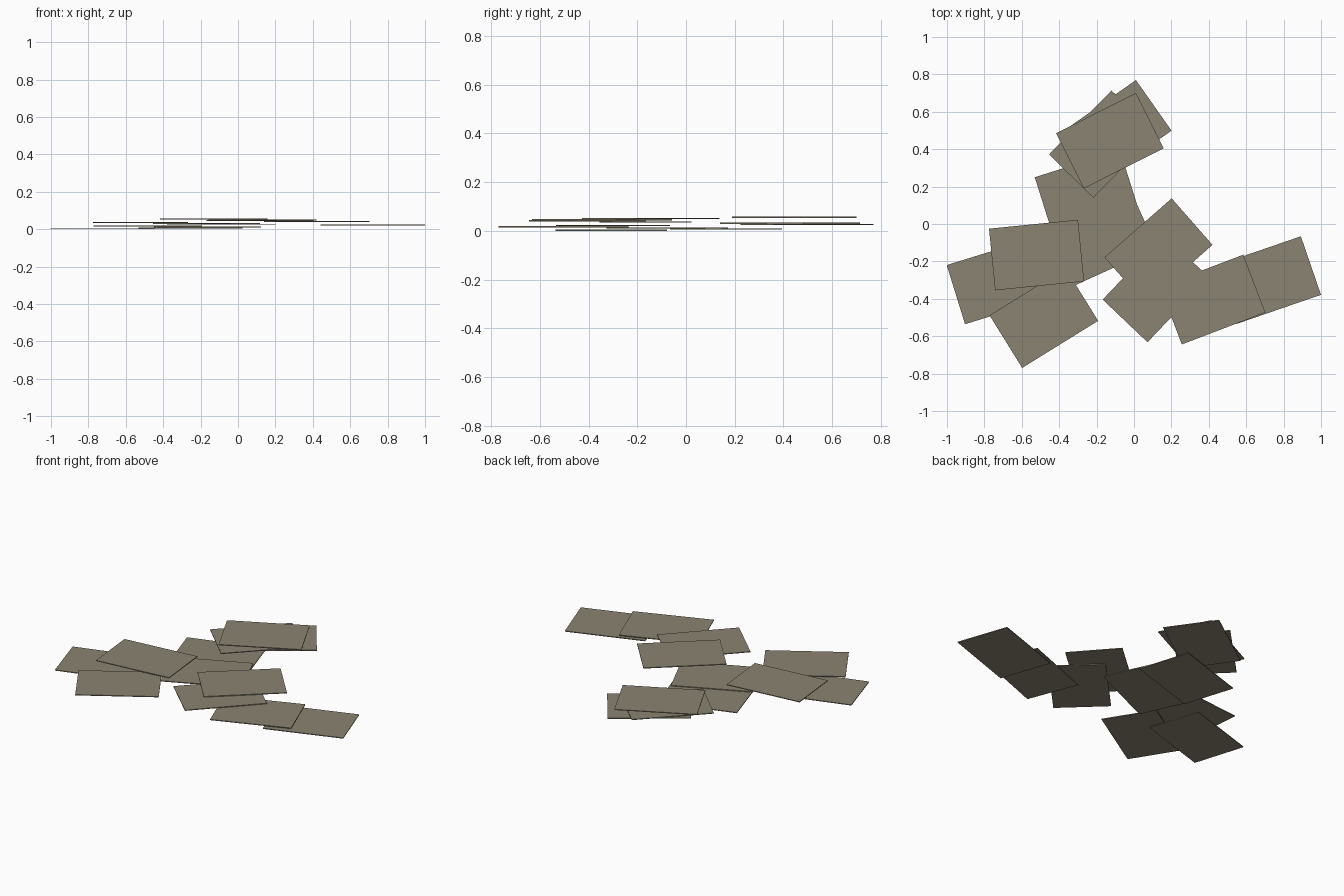
import bpy
import math

if "Cube" in bpy.data.objects:
    bpy.data.objects.remove(bpy.data.objects["Cube"])

LONG, SHORT, THICK, STEP = 0.478, 0.331, 0.005, 0.0048

paper = bpy.data.materials.new("dull_beige_paper")
paper.diffuse_color = (0.255, 0.230, 0.165, 1.0)
paper.use_nodes = True
paper.node_tree.nodes["Principled BSDF"].inputs["Base Color"].default_value = paper.diffuse_color

# Scattered sheets from lowest to highest: centre x, centre y, turn in degrees
SHEETS = [
    (-0.724, -0.307, 17.2),
    (-0.253, 0.164, 17.5),
    (-0.164, -0.077, 24.5),
    (-0.482, -0.503, 31.8),
    (0.720, -0.300, 19.0),
    (-0.090, 0.497, 35.1),
    (-0.169, 0.427, 45.7),
    (-0.521, -0.166, 5.7),
    (0.420, -0.404, 20.9),
    (0.117, -0.345, 46.4),
    (0.131, -0.145, 41.3),
    (-0.129, 0.445, 26.7),
]


def add_sheet(index, x, y, turn):
    """One thin flat rectangular sheet, stacked at its own height."""
    z = THICK / 2 + STEP * index
    bpy.ops.mesh.primitive_cube_add(size=1, location=(x, y, z),
                                    rotation=(0, 0, math.radians(turn)))
    sheet = bpy.context.object
    sheet.name = f"paper_sheet_{index + 1}"
    sheet.scale = (LONG, SHORT, THICK)
    bpy.ops.object.transform_apply(location=False, rotation=False, scale=True)
    sheet.data.materials.append(paper)


for i, (x, y, turn) in enumerate(SHEETS):
    add_sheet(i, x, y, turn)
